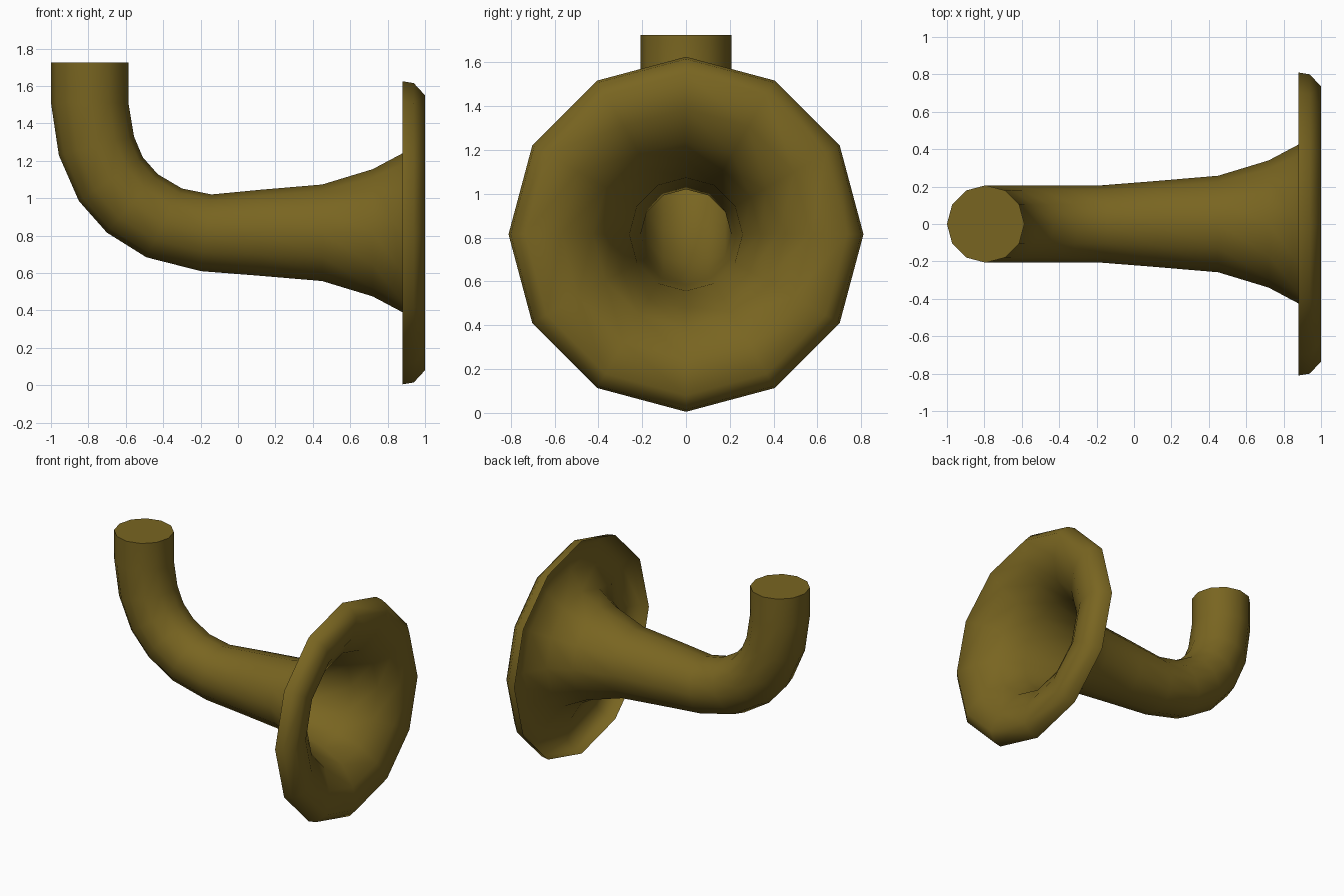
import bpy, bmesh, math
from mathutils import Vector

if "Cube" in bpy.data.objects:
    bpy.data.objects.remove(bpy.data.objects["Cube"])

SIDES = 12
AXIS = 0.815   # height of the bell axis

# Each ring: centre x, centre z, tilt of its plane in degrees, radius
pipe = [
    (-0.793, 1.725, 0, 0.207), (-0.793, 1.51, 0, 0.207),
    (-0.757, 1.28, 14, 0.207), (-0.68, 1.102, 34.5, 0.207),
    (-0.565, 0.972, 49, 0.207), (-0.395, 0.868, 62.5, 0.207),
    (-0.17, AXIS, 82, 0.207),
]
# Flare opening into a lip that rolls backwards
bell = [(x, AXIS, 90, r) for x, r in (
    (0.12, 0.23), (0.45, 0.258), (0.72, 0.34), (0.88, 0.425),
    (0.97, 0.57), (1.0, 0.735), (0.94, 0.80), (0.88, 0.81))]


def ring(bm, x, z, tilt, r):
    a = math.radians(tilt)
    u = Vector((math.cos(a), 0, math.sin(a)))
    v = Vector((0, 1, 0))
    c = Vector((x, 0, z))
    return [bm.verts.new(c + r * (u * math.cos(t) + v * math.sin(t)))
            for t in (2 * math.pi * i / SIDES for i in range(SIDES))]


# Bent pipe and open bell as one continuous sheet
bm = bmesh.new()
rings = [ring(bm, *p) for p in pipe + bell]
for a, b in zip(rings, rings[1:]):
    for i in range(SIDES):
        j = (i + 1) % SIDES
        bm.faces.new((a[j], a[i], b[i], b[j])).smooth = True

# Flat cap on the pipe end
cap = bm.faces.new(rings[0])
for e in cap.edges:
    e.smooth = False

mesh = bpy.data.meshes.new("horn")
bm.to_mesh(mesh)
bm.free()
horn = bpy.data.objects.new("horn", mesh)
bpy.context.collection.objects.link(horn)

# Dull brass
mat = bpy.data.materials.new("dull_brass")
mat.diffuse_color = (0.19, 0.13, 0.015, 1)
mat.use_nodes = True
mat.node_tree.nodes["Principled BSDF"].inputs["Base Color"].default_value = mat.diffuse_color
mesh.materials.append(mat)
